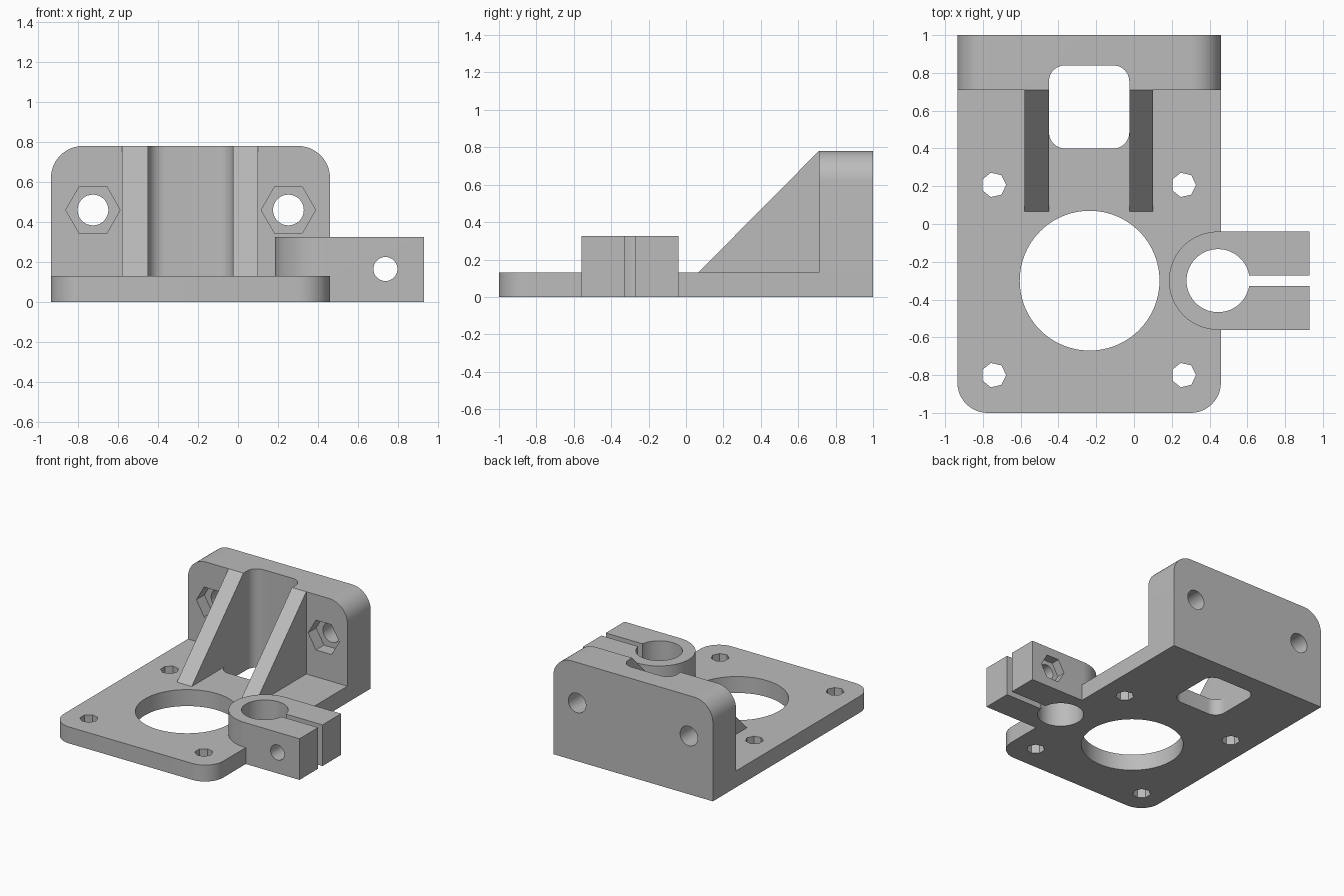
import bpy
import bmesh
from math import sin, cos, pi, radians
from mathutils import Vector

cube = bpy.data.objects.get("Cube")
if cube:
    bpy.data.objects.remove(cube, do_unlink=True)

grey = bpy.data.materials.new("plain grey")
grey.use_nodes = True
COLOR = (0.5, 0.5, 0.5, 1)
grey.diffuse_color = COLOR
grey.node_tree.nodes["Principled BSDF"].inputs["Base Color"].default_value = COLOR


def circle(cx, cy, r, n=64):
    return [(cx + r * cos(2 * pi * i / n), cy + r * sin(2 * pi * i / n)) for i in range(n)]


def rounded_rect(x0, x1, y0, y1, radii, steps=12):
    """Outline with radii given for lower left, lower right, upper right, upper left."""
    pts = []
    corners = [(x0, y0, 1, 1), (x1, y0, -1, 1), (x1, y1, -1, -1), (x0, y1, 1, -1)]
    for k, ((x, y, sx, sy), r) in enumerate(zip(corners, radii)):
        if r == 0:
            pts.append((x, y))
            continue
        for i in range(steps + 1):
            a = pi + k * pi / 2 + i * pi / 2 / steps
            pts.append((x + sx * r + r * cos(a), y + sy * r + r * sin(a)))
    return pts


def prism(name, outline, axis, lo, hi):
    """Extrude an outline along an axis; the outline uses the other two axes in order."""
    place = {"X": lambda u, v, w: (w, u, v),
             "Y": lambda u, v, w: (u, w, v),
             "Z": lambda u, v, w: (u, v, w)}[axis]
    bm = bmesh.new()
    face = bm.faces.new([bm.verts.new(place(u, v, lo)) for u, v in outline])
    side = bmesh.ops.extrude_face_region(bm, geom=[face])
    moved = [g for g in side["geom"] if isinstance(g, bmesh.types.BMVert)]
    bmesh.ops.translate(bm, verts=moved, vec=Vector(place(0, 0, hi - lo)))
    bmesh.ops.remove_doubles(bm, verts=bm.verts, dist=1e-4)
    bmesh.ops.recalc_face_normals(bm, faces=bm.faces)
    mesh = bpy.data.meshes.new(name)
    bm.to_mesh(mesh)
    bm.free()
    mesh.materials.append(grey)
    obj = bpy.data.objects.new(name, mesh)
    bpy.context.collection.objects.link(obj)
    return obj


def combine(target, tool, operation):
    """Apply a boolean and remove the tool."""
    mod = target.modifiers.new("boolean", "BOOLEAN")
    mod.operation = operation
    mod.solver = "EXACT"
    mod.object = tool
    bpy.context.view_layer.objects.active = target
    bpy.ops.object.modifier_apply(modifier=mod.name)
    bpy.data.objects.remove(tool, do_unlink=True)


LEFT, RIGHT = -0.935, 0.46
PLATE_TOP, WALL_TOP, WALL_FRONT = 0.13, 0.78, 0.71
CORNER = 0.16
CLAMP_Y = -0.30

# Base plate with rounded front corners
bracket = prism("mounting_bracket",
                rounded_rect(LEFT, RIGHT, -1, 1, [CORNER, CORNER, 0, 0]), "Z", 0, PLATE_TOP)

# Back wall with rounded top corners
solids = [prism("back_wall", rounded_rect(LEFT, RIGHT, 0, WALL_TOP, [0, 0, CORNER, CORNER]),
                "Y", WALL_FRONT, 1)]

# Sloping ribs, sunk a little into plate and wall
rib = [(0.065, 0.06), (0.065, PLATE_TOP), (WALL_FRONT, WALL_TOP), (0.78, WALL_TOP), (0.78, 0.06)]
for x0, x1 in [(-0.58, -0.45), (-0.025, 0.10)]:
    solids.append(prism("rib", rib, "X", x0, x1))

# Split clamp body
solids.append(prism("clamp", rounded_rect(0.185, 0.93, CLAMP_Y - 0.26, CLAMP_Y + 0.26,
                                          [0.26, 0, 0, 0.26], 24), "Z", 0, 0.325))

# Belt opening, large round hole, clamp bore and clamp slit
cutters = [
    prism("opening", rounded_rect(-0.45, -0.025, 0.40, 0.84, [0.085] * 4), "Z", -0.1, 1),
    prism("round_hole", circle(-0.235, CLAMP_Y, 0.37, 96), "Z", -0.1, 0.5),
    prism("clamp_bore", circle(0.445, CLAMP_Y, 0.167), "Z", -0.1, 0.5),
    prism("clamp_slit", rounded_rect(0.5, 1, CLAMP_Y - 0.027, CLAMP_Y + 0.027, [0] * 4),
          "Z", -0.1, 0.5),
]

# Seven-sided screw holes in the plate
for x in (-0.743, 0.262):
    for y in (-0.80, 0.207):
        cutters.append(prism("plate_hole", circle(x, y, 0.066, 7), "Z", -0.1, 0.3))

# Wall screw holes with hexagonal nut pockets
for x in (-0.725, 0.252):
    cutters.append(prism("wall_hole", circle(x, 0.46, 0.077, 32), "Y", 0.5, 1.1))
    cutters.append(prism("wall_nut", circle(x, 0.46, 0.136, 6), "Y", 0.6, WALL_FRONT + 0.1))

# Clamp screw hole with a nut pocket on its rear face
cutters.append(prism("clamp_hole", circle(0.737, 0.165, 0.06, 32), "Y", -0.7, 0.1))
cutters.append(prism("clamp_nut", circle(0.737, 0.165, 0.107, 6), "Y", CLAMP_Y + 0.19, 0.1))

for solid in solids:
    combine(bracket, solid, "UNION")
for cutter in cutters:
    combine(bracket, cutter, "DIFFERENCE")

# Tidy flat faces and shade the curved ones smoothly
bm = bmesh.new()
bm.from_mesh(bracket.data)
bmesh.ops.remove_doubles(bm, verts=bm.verts, dist=1e-5)
bmesh.ops.dissolve_limit(bm, angle_limit=radians(0.5), verts=bm.verts, edges=bm.edges)
bm.to_mesh(bracket.data)
bm.free()

bpy.ops.object.select_all(action="DESELECT")
bracket.select_set(True)
bpy.context.view_layer.objects.active = bracket
bpy.ops.object.shade_smooth_by_angle(angle=radians(30))
